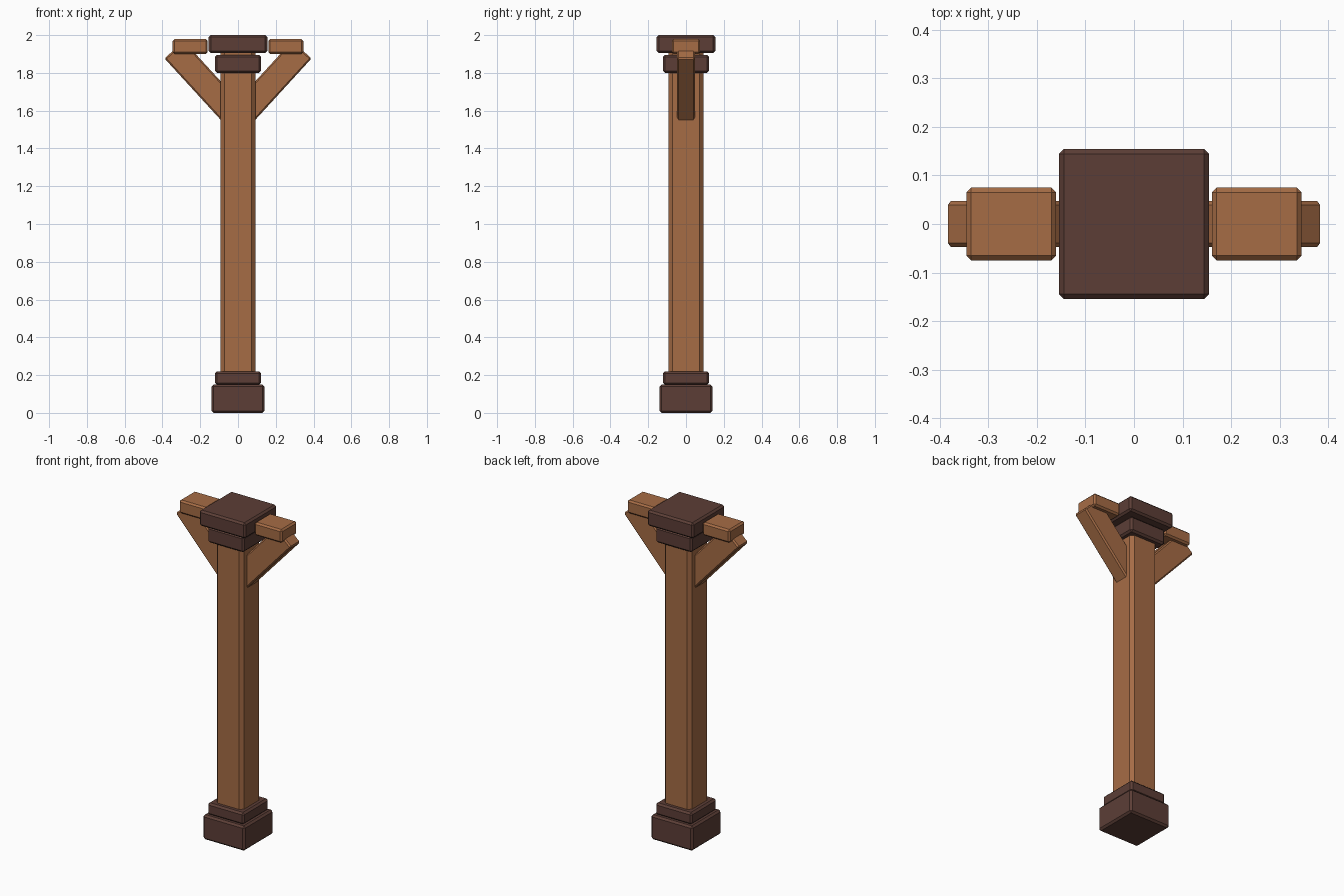
import bpy
import math
from mathutils import Matrix, Vector

cube = bpy.data.objects.get("Cube")
if cube:
    bpy.data.objects.remove(cube, do_unlink=True)


def make_material(name, rgb):
    mat = bpy.data.materials.new(name)
    mat.use_nodes = True
    color = (*rgb, 1.0)
    mat.diffuse_color = color
    mat.node_tree.nodes["Principled BSDF"].inputs["Base Color"].default_value = color
    return mat


WOOD = make_material("warm wood", (0.38, 0.15, 0.06))
DARK = make_material("dark wood", (0.107, 0.048, 0.037))


def beam(name, center, size, bevel, mat, tilt=0.0):
    """Chamfered box, optionally tilted about the y axis."""
    bpy.ops.mesh.primitive_cube_add(size=1)
    obj = bpy.context.object
    obj.name = name
    obj.data.transform(Matrix.Diagonal((*size, 1.0)))
    obj.location = center
    obj.rotation_euler.y = tilt
    mod = obj.modifiers.new("chamfer", 'BEVEL')
    mod.width = bevel
    mod.segments = 1
    mod.limit_method = 'ANGLE'
    obj.data.materials.append(mat)
    return obj


def block(name, half, z0, z1, bevel, mat):
    """Square block centred on the post axis."""
    return beam(name, (0, 0, (z0 + z1) / 2), (2 * half, 2 * half, z1 - z0), bevel, mat)


# Base, post and capital
block("base_block", 0.14, 0.0, 0.15, 0.011, DARK)
block("base_collar", 0.122, 0.148, 0.22, 0.011, DARK)
block("post", 0.092, 0.1, 1.94, 0.02, WOOD)
block("top_collar", 0.122, 1.80, 1.896, 0.011, DARK)
block("top_cap", 0.155, 1.905, 2.0, 0.011, DARK)

# Side arms with slanted braces running into the post
angle = math.radians(47.5)
along = Vector((math.cos(angle), 0, math.sin(angle)))
across = Vector((-math.sin(angle), 0, math.cos(angle)))
length, depth = 0.5, 0.138
tip = Vector((0.389, 0, 1.876))
middle = tip - along * length / 2 + across * depth / 2

for side, sign in (("left", 1), ("right", -1)):
    beam(side + "_arm", (sign * 0.253, 0, 1.94), (0.185, 0.15, 0.08), 0.01, WOOD)
    beam(side + "_brace", (sign * middle.x, 0, middle.z),
         (length, 0.094, depth), 0.008, WOOD, -sign * angle)
